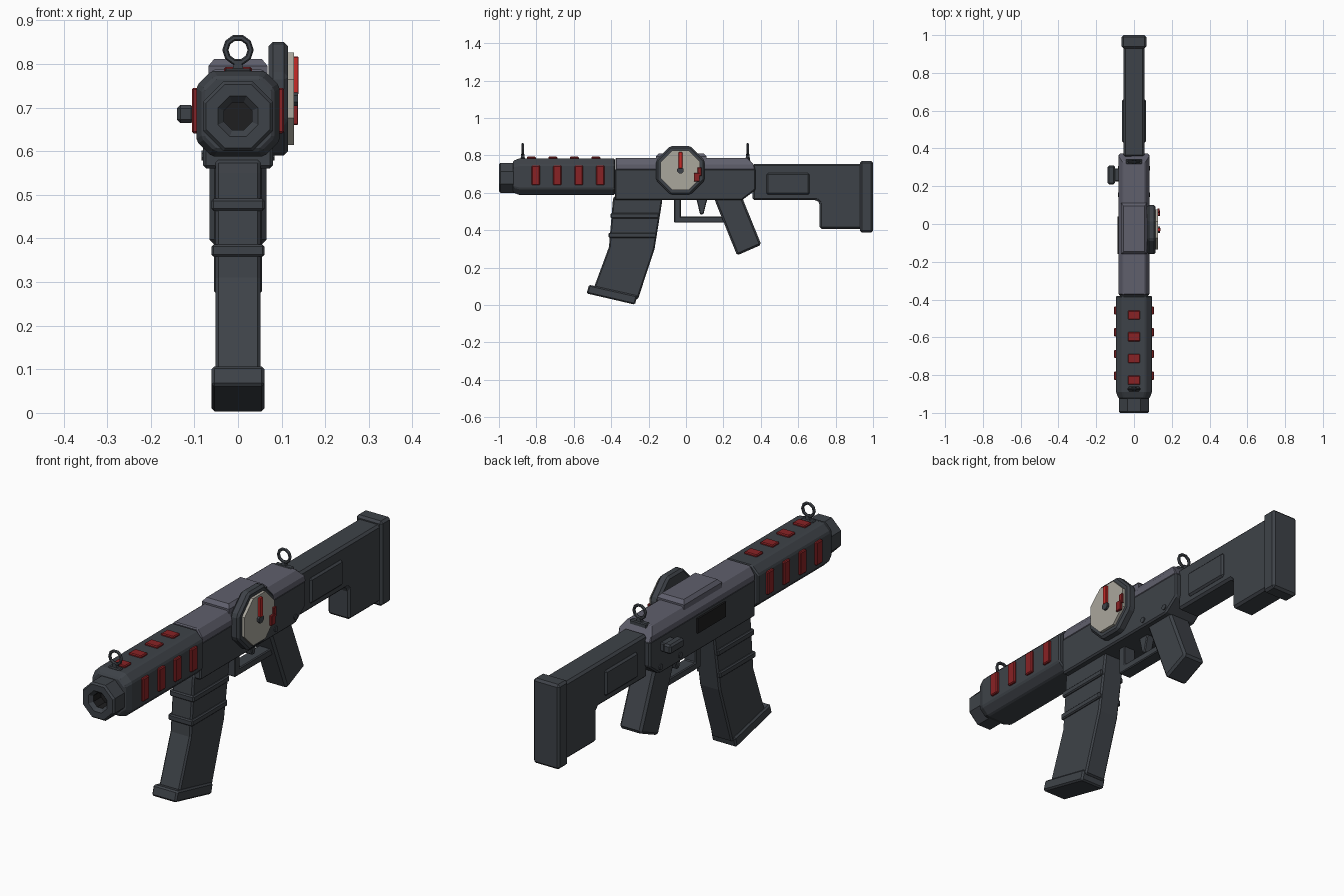
import bpy, bmesh, math
from mathutils import Vector

cube = bpy.data.objects.get("Cube")
if cube:
    bpy.data.objects.remove(cube, do_unlink=True)


def material(name, color):
    m = bpy.data.materials.new(name)
    m.use_nodes = True
    m.diffuse_color = (*color, 1)
    m.node_tree.nodes["Principled BSDF"].inputs["Base Color"].default_value = (*color, 1)
    return m


GUN = material("dark_grey", (0.048, 0.055, 0.065))
TOP = material("violet_grey", (0.115, 0.115, 0.15))
RED = material("dark_red", (0.25, 0.016, 0.018))
BRIGHT = material("bright_red", (0.58, 0.025, 0.022))
DIAL = material("pale_dial", (0.40, 0.385, 0.335))
BLACK = material("black", (0.013, 0.013, 0.014))


def finish(name, bm, mat, bevel):
    bmesh.ops.recalc_face_normals(bm, faces=bm.faces)
    me = bpy.data.meshes.new(name)
    bm.to_mesh(me)
    bm.free()
    me.materials.append(mat)
    ob = bpy.data.objects.new(name, me)
    bpy.context.collection.objects.link(ob)
    if bevel:
        mod = ob.modifiers.new("edge_bevel", 'BEVEL')
        mod.width = bevel
        mod.segments = 1
        mod.limit_method = 'ANGLE'
        mod.angle_limit = math.radians(35)
    return ob


def loft(name, rings, mat, bevel=0.0):
    """Join rings of points with side faces and cap both ends."""
    bm = bmesh.new()
    loops = [[bm.verts.new(p) for p in ring] for ring in rings]
    n = len(loops[0])
    for a, b in zip(loops, loops[1:]):
        for i in range(n):
            bm.faces.new((a[i], a[(i + 1) % n], b[(i + 1) % n], b[i]))
    bm.faces.new(loops[0])
    bm.faces.new(loops[-1])
    return finish(name, bm, mat, bevel)


def side_prism(name, profile, x0, x1, mat, bevel=0.007):
    """Extrude a (y, z) profile from x0 to x1."""
    return loft(name, [[(x, y, z) for y, z in profile] for x in (x0, x1)], mat, bevel)


def box(name, x, y, z, mat, bevel=0.007):
    return side_prism(name, [(y[0], z[0]), (y[1], z[0]), (y[1], z[1]), (y[0], z[1])],
                      x[0], x[1], mat, bevel)


def octagon(radius):
    """Eight (u, v) points with flat sides facing the axes."""
    r = radius / math.cos(math.pi / 8)
    return [(r * math.cos((i + 0.5) * math.pi / 4), r * math.sin((i + 0.5) * math.pi / 4))
            for i in range(8)]


def disc(name, y, z, radius, x0, x1, mat, bevel=0.0):
    return side_prism(name, [(y + u, z + v) for u, v in octagon(radius)], x0, x1, mat, bevel)


# Muzzle with a recessed bore
AXIS = 0.68
steps = [(-0.88, 0.08), (-0.992, 0.08), (-1.0, 0.073), (-1.0, 0.046), (-0.985, 0.032), (-0.93, 0.032)]
muzzle = loft("muzzle", [[(u, y, AXIS + v) for u, v in octagon(r)] for y, r in steps], GUN)
muzzle.data.materials.append(BLACK)
for f in muzzle.data.polygons:
    if all(Vector((muzzle.data.vertices[v].co.x, muzzle.data.vertices[v].co.z - AXIS)).length < 0.036
           for v in f.vertices):
        f.material_index = 1

# Handguard: chamfered tube tapering at the front
MID, HW, HH, CH = 0.686, 0.095, 0.098, 0.034
guard = [(HW, HH - CH), (HW - CH, HH), (CH - HW, HH), (-HW, HH - CH),
         (-HW, CH - HH), (CH - HW, -HH), (HW - CH, -HH), (HW, CH - HH)]
loft("handguard", [[(u * s, y, MID + v * s) for u, v in guard]
                   for y, s in ((-0.925, 0.86), (-0.89, 1), (-0.38, 1))], GUN, 0.006)

# Red vent plates on the sides and top
for i in range(4):
    y = -0.803 + i * 0.115
    for side, s in (("right", -1), ("left", 1)):
        box(f"{side}_vent_{i + 1}", (s * 0.085, s * 0.106), (y - 0.022, y + 0.022),
            (0.641, 0.745), RED, 0.004)
    box(f"top_vent_{i + 1}", (-0.032, 0.032), (y - 0.048, y), (0.77, 0.793), RED, 0.004)

# Receiver: lower body, upper cover and raised hatch
side_prism("receiver_lower", [(-0.38, 0.56), (0.30, 0.56), (0.372, 0.615), (0.372, 0.73), (-0.38, 0.73)],
           -0.08, 0.08, GUN)
cover = [(0.081, 0.722), (0.081, 0.752), (0.058, 0.787), (-0.058, 0.787), (-0.081, 0.752), (-0.081, 0.722)]
loft("receiver_cover", [[(x, -0.376, z) for x, z in cover],
                        [(x, 0.372 - max(0, z - 0.745), z) for x, z in cover]], TOP, 0.005)
loft("top_hatch", [[(s * 0.068, y0, z) for s, y0 in ((-1, -0.16), (1, -0.16))] +
                   [(s * 0.068, 0.11, z) for s in (1, -1)] for z in (0.765, 0.795)] +
     [[(-0.055, -0.145, 0.811), (0.055, -0.145, 0.811), (0.055, 0.095, 0.811), (-0.055, 0.095, 0.811)]], TOP)
for i, y in enumerate((0.155, 0.295)):
    disc(f"receiver_pin_{i + 1}", y, 0.59, 0.012, -0.084, 0.084, GUN)

# Ejection port and charging knob on the right side
box("ejection_port", (-0.088, -0.078), (-0.16, 0.04), (0.645, 0.712), BLACK, 0)
box("knob_stem", (-0.105, -0.07), (0.225, 0.295), (0.66, 0.70), GUN, 0.004)
box("charging_knob", (-0.14, -0.10), (0.21, 0.31), (0.664, 0.706), GUN, 0.008)

# Dial on the left side
GY, GZ = -0.03, 0.72
disc("dial_housing", GY, GZ, 0.13, 0.07, 0.115, GUN, 0.01)
disc("dial_face", GY, GZ, 0.106, 0.11, 0.128, DIAL)
box("dial_needle", (0.125, 0.139), (GY - 0.01, GY + 0.01), (GZ + 0.01, 0.817), BRIGHT, 0.002)
disc("dial_hub", GY, GZ, 0.017, 0.12, 0.138, GUN)
box("dial_mark_lower", (0.125, 0.138), (0.042, 0.073), (0.66, 0.705), RED, 0.002)
box("dial_mark_upper", (0.125, 0.136), (0.062, 0.083), (0.69, 0.735), RED, 0.002)

# Stock, side panels and butt pad
side_prism("stock", [(0.355, 0.56), (0.70, 0.56), (0.715, 0.545), (0.715, 0.407),
                     (0.94, 0.407), (0.94, 0.755), (0.355, 0.755)], -0.055, 0.055, GUN, 0.01)
box("stock_panel", (-0.064, 0.064), (0.43, 0.66), (0.59, 0.705), GUN, 0.008)
box("butt_pad", (-0.065, 0.065), (0.93, 1.0), (0.387, 0.77), GUN, 0.01)

# Curved magazine with ribs and base plate
side_prism("magazine", [(-0.387, 0.58), (-0.392, 0.55), (-0.412, 0.31), (-0.497, 0.08),
                        (-0.257, 0.03), (-0.168, 0.30), (-0.128, 0.55), (-0.125, 0.58)],
           -0.052, 0.052, GUN)
for i, z in enumerate((0.477, 0.372)):
    shift = (0.55 - z) * 0.09
    box(f"magazine_rib_{i + 1}", (-0.061, 0.061), (-0.397 - shift, -0.135 - shift * 1.5),
        (z - 0.014, z + 0.014), GUN, 0.005)
side_prism("magazine_base", [(-0.532, 0.062), (-0.273, 0.002), (-0.26, 0.05), (-0.518, 0.108)],
           -0.061, 0.061, GUN)

# Grip, trigger and trigger guard
side_prism("grip", [(0.15, 0.575), (0.158, 0.55), (0.273, 0.265), (0.403, 0.322), (0.30, 0.575)],
           -0.055, 0.055, GUN, 0.01)
side_prism("trigger", [(0.055, 0.57), (0.115, 0.57), (0.093, 0.485), (0.075, 0.485)], -0.02, 0.02, GUN, 0.004)
side_prism("trigger_guard", [(-0.063, 0.57), (-0.063, 0.44), (0.21, 0.44), (0.195, 0.472),
                             (-0.027, 0.472), (-0.027, 0.57)], -0.03, 0.03, GUN, 0.004)

# Ring sights
for name, y in (("front", -0.873), ("rear", 0.33)):
    box(f"{name}_sight_base", (-0.043, 0.043) if name == "rear" else (-0.03, 0.03),
        (y - 0.013, y + 0.013), (0.765, 0.79), GUN, 0.004)
    loft(f"{name}_sight_post", [[(s * w, y + d, z) for s, d in ((-1, -0.009), (1, -0.009), (1, 0.009), (-1, 0.009))]
                                for w, z in ((0.016, 0.78), (0.006, 0.808))], GUN)
    bpy.ops.mesh.primitive_torus_add(location=(0, y, 0.832), rotation=(math.pi / 2, 0, 0),
                                     major_radius=0.029, minor_radius=0.007,
                                     major_segments=10, minor_segments=6)
    ring = bpy.context.object
    ring.name = f"{name}_sight_ring"
    ring.data.materials.append(GUN)
